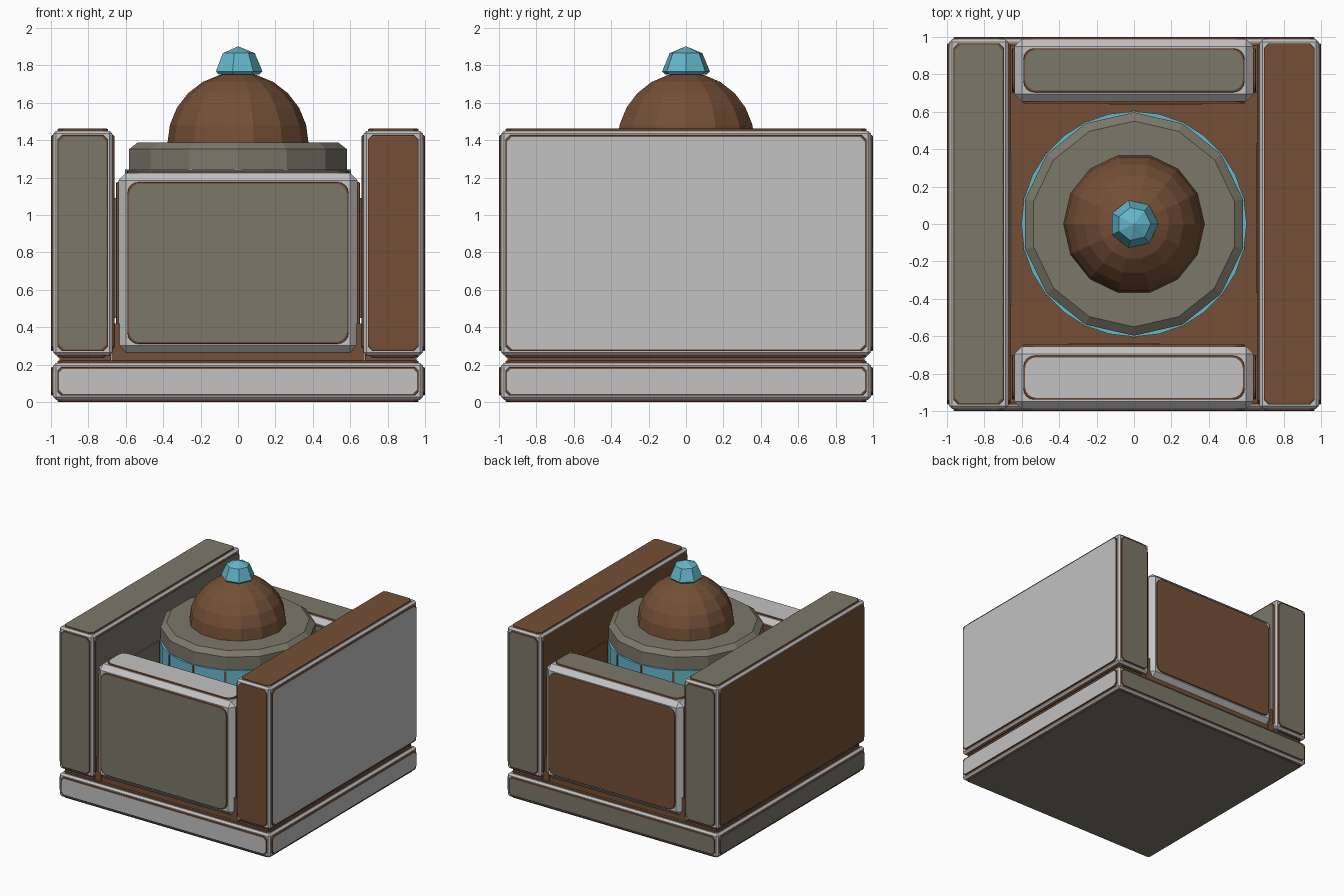
import bpy, bmesh, math
from mathutils import Vector

if "Cube" in bpy.data.objects:
    bpy.data.objects.remove(bpy.data.objects["Cube"])


def material(name, rgb):
    lin = [((c / 255 + 0.055) / 1.055) ** 2.4 for c in rgb]
    m = bpy.data.materials.new(name)
    m.diffuse_color = (*lin, 1)
    m.use_nodes = True
    m.node_tree.nodes["Principled BSDF"].inputs["Base Color"].default_value = m.diffuse_color
    return m


GRAY = material("light gray", (194, 194, 194))
OLIVE = material("olive gray", (123, 119, 105))
BROWN = material("rust brown", (116, 79, 54))
TEAL = material("teal", (100, 182, 202))


def finish(name, bm, mats):
    bmesh.ops.recalc_face_normals(bm, faces=bm.faces)
    me = bpy.data.meshes.new(name)
    bm.to_mesh(me)
    bm.free()
    for m in mats:
        me.materials.append(m)
    ob = bpy.data.objects.new(name, me)
    bpy.context.collection.objects.link(ob)
    return ob


def box(name, lo, hi, mat, chamfer=0.0):
    bm = bmesh.new()
    bmesh.ops.create_cube(bm, size=1)
    for v in bm.verts:
        v.co = Vector([lo[i] if v.co[i] < 0 else hi[i] for i in range(3)])
    if chamfer:
        bmesh.ops.bevel(bm, geom=bm.edges[:], offset=chamfer, segments=1,
                        profile=0.5, affect='EDGES')
    return finish(name, bm, [mat])


def outline(a0, a1, b0, b1, r, steps):
    """Rectangle with cut (steps=1) or rounded corners."""
    pts = []
    corners = ((a1 - r, b1 - r), (a0 + r, b1 - r), (a0 + r, b0 + r), (a1 - r, b0 + r))
    for q, (a, b) in enumerate(corners):
        for s in range(steps + 1):
            t = math.pi / 2 * (q + s / steps)
            pts.append((a + r * math.cos(t), b + r * math.sin(t)))
    return pts


def panel(name, lo, hi, axis, side, mat, margin, corner, steps, lift=0.012, rim=0.01):
    """Raised plate on one face of a box: coloured face, brown sloping rim."""
    u, w = [i for i in range(3) if i != axis]
    level = hi[axis] if side > 0 else lo[axis]
    bm = bmesh.new()
    rings = []
    for m, d in ((margin, -0.004), (margin + 0.002, lift * 0.8), (margin + rim, lift)):
        ring = []
        for a, b in outline(lo[u] + m, hi[u] - m, lo[w] + m, hi[w] - m, corner, steps):
            co = Vector((0, 0, 0))
            co[u], co[w], co[axis] = a, b, level + side * d
            ring.append(bm.verts.new(co))
        rings.append(ring)
    n = len(rings[0])
    for r0, r1 in zip(rings, rings[1:]):
        for i in range(n):
            j = (i + 1) % n
            bm.faces.new((r0[i], r0[j], r1[j], r1[i])).material_index = 1
    bm.faces.new(rings[-1])
    bm.faces.new(rings[0][::-1]).material_index = 1
    finish(name, bm, [mat, BROWN])


def cased_box(name, lo, hi, colors, chamfer, margin, corner, steps=1):
    """Chamfered gray frame with a plate on each side.
    Colors in the order left, right, front, back, bottom, top."""
    box(name + "_frame", lo, hi, GRAY, chamfer)
    labels = ("left", "right", "front", "back", "bottom", "top")
    for i, (label, mat) in enumerate(zip(labels, colors)):
        panel(f"{name}_{label}_panel", lo, hi, i // 2, 1 if i % 2 else -1, mat,
              margin, corner, steps)


def lathe(name, profile, sides, start, mat):
    """Faceted turned solid from (radius, height) points, bottom to top."""
    bm = bmesh.new()
    rings = []
    for r, z in profile:
        if r == 0:
            rings.append([bm.verts.new((0, 0, z))] * sides)
        else:
            rings.append([bm.verts.new((r * math.cos(start + math.tau * i / sides),
                                        r * math.sin(start + math.tau * i / sides), z))
                          for i in range(sides)])
    for r0, r1 in zip(rings, rings[1:]):
        for i in range(sides):
            j = (i + 1) % sides
            vs = list(dict.fromkeys((r0[i], r0[j], r1[j], r1[i])))
            bm.faces.new(vs)
    for ring in (rings[0], rings[-1]):
        if len(set(ring)) > 2:
            bm.faces.new(ring)
    return finish(name, bm, [mat])


# Base slab
cased_box("base", (-0.988, -0.988, 0.012), (0.988, 0.988, 0.21),
          (OLIVE, GRAY, GRAY, OLIVE, OLIVE, BROWN), 0.015, 0.022, 0.02)

# Long side walls
cased_box("left_wall", (-0.988, -0.988, 0.25), (-0.672, 0.988, 1.45),
          (BROWN, OLIVE, OLIVE, OLIVE, BROWN, OLIVE), 0.015, 0.022, 0.025)
cased_box("right_wall", (0.672, -0.988, 0.25), (0.988, 0.988, 1.45),
          (BROWN, GRAY, BROWN, OLIVE, BROWN, BROWN), 0.015, 0.022, 0.025)

# Front and back blocks with rounded plates
cased_box("front_block", (-0.64, -0.988, 0.262), (0.64, -0.655, 1.225),
          (BROWN, BROWN, OLIVE, BROWN, BROWN, GRAY), 0.04, 0.048, 0.06, 4)
cased_box("back_block", (-0.64, 0.655, 0.262), (0.64, 0.988, 1.225),
          (BROWN, BROWN, OLIVE, BROWN, BROWN, OLIVE), 0.04, 0.048, 0.06, 4)

# Floor and the seating strips under walls and blocks
box("inner_floor", (-0.67, -0.95, 0.2), (0.67, 0.95, 0.275), BROWN)
for sx in (-1, 1):
    x0, x1 = sorted((sx * 0.68, sx * 0.955))
    box("wall_seat", (x0, -0.955, 0.2), (x1, 0.955, 0.26), BROWN)
    for sy in (-1, 1):
        a0, a1 = sorted((sx * 0.615, sx * 0.675))
        b0, b1 = sorted((sy * 0.70, sy * 0.955))
        box("corner_filler", (a0, b0, 0.21), (a1, b1, 0.42), BROWN)

# Thin plates on the inner faces
box("right_inner_plate", (0.651, -0.37, 0.45), (0.660, 0.43, 1.09), BROWN)
box("left_inner_plate", (-0.660, -0.43, 0.45), (-0.651, 0.37, 1.09), OLIVE)
box("front_inner_plate", (-0.35, -0.643, 0.45), (0.14, -0.635, 1.05), BROWN)
box("back_inner_plate", (-0.13, 0.635, 0.45), (0.36, 0.643, 1.05), BROWN)

# Central drum: glowing band with thin dividers
lathe("drum_band", [(0.603, 0.27), (0.603, 1.243)], 28, 0, TEAL)
for i in range(14):
    bar = box("band_divider", (0.59, -0.008, 0.27), (0.607, 0.008, 1.235), BROWN)
    bar.rotation_euler.z = math.tau * (i + 0.5) / 14

# Lid, dome and tip
lathe("drum_lid", [(0.597, 1.24), (0.597, 1.352), (0.55, 1.388)], 14, math.pi / 2, OLIVE)
arc = [math.radians(15 * k) for k in range(7)]
lathe("dome", [(0.377 * math.cos(a) if k < 6 else 0, 1.385 + 0.377 * math.sin(a))
               for k, a in enumerate(arc)], 14, 0, BROWN)
lathe("dome_tip", [(0.115, 1.752), (0.131, 1.768), (0.09, 1.865), (0, 1.902)], 7, 0, TEAL)
